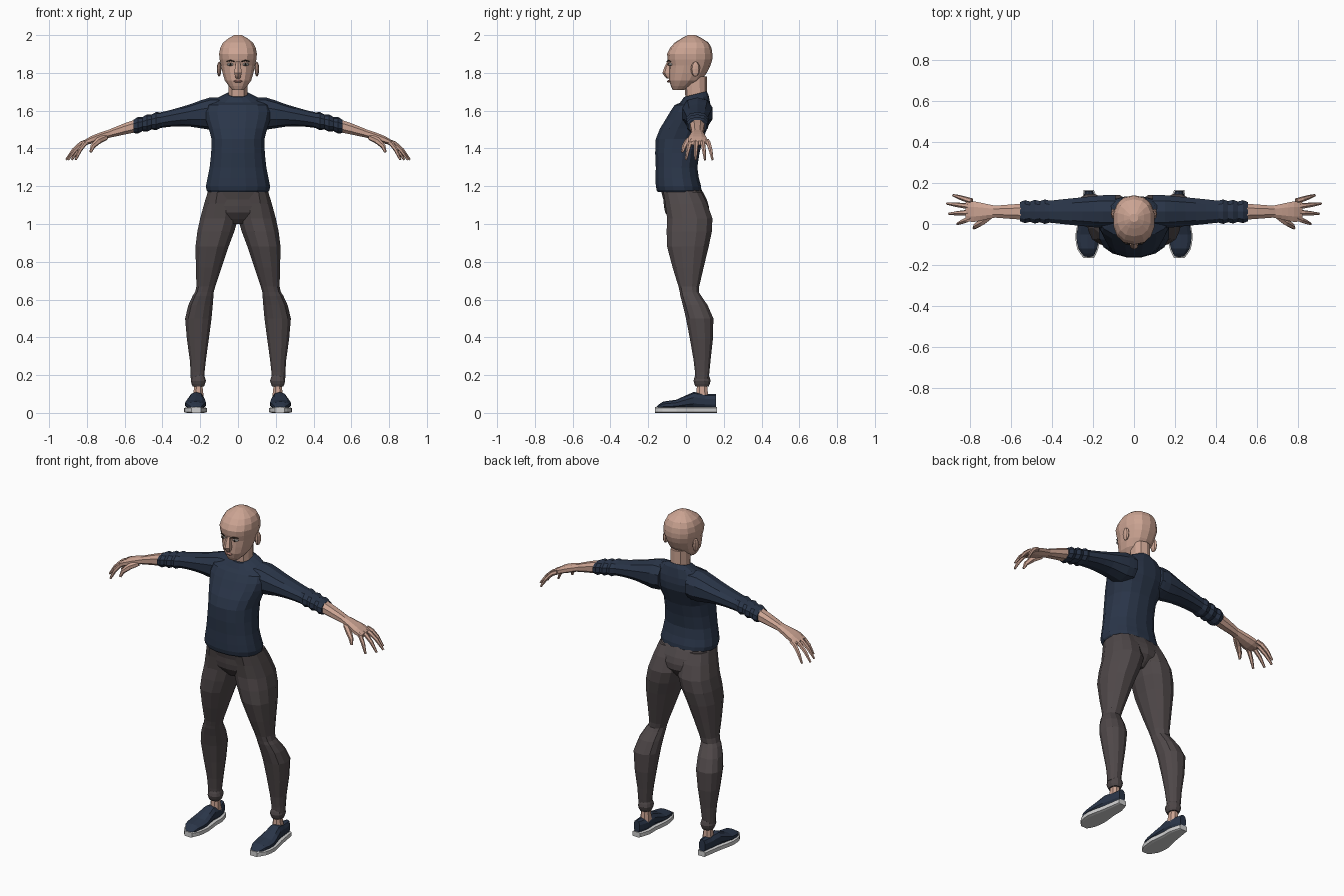
import bpy
import bmesh
from math import cos, sin, pi
from mathutils import Vector, Matrix

if "Cube" in bpy.data.objects:
    bpy.data.objects.remove(bpy.data.objects["Cube"])


def material(name, red, green, blue):
    mat = bpy.data.materials.new(name)
    mat.use_nodes = True
    mat.diffuse_color = (red, green, blue, 1)
    shader = mat.node_tree.nodes["Principled BSDF"]
    shader.inputs["Base Color"].default_value = (red, green, blue, 1)
    return mat


skin = material("skin", .6, .37, .29)
navy = material("navy cloth", .023, .036, .066)
grey = material("warm grey cloth", .08, .066, .068)
rubber = material("pale rubber", .62, .62, .62)
dark = material("dark brown", .03, .02, .015)
white = material("eye white", .7, .68, .66)
lip = material("lip", .42, .21, .17)


def add_object(name, bm, mat, mirror):
    """Turn a bmesh into a flat shaded object, mirrored across x if paired."""
    bmesh.ops.recalc_face_normals(bm, faces=bm.faces)
    mesh = bpy.data.meshes.new(name)
    bm.to_mesh(mesh)
    bm.free()
    mesh.materials.append(mat)
    obj = bpy.data.objects.new(name, mesh)
    bpy.context.collection.objects.link(obj)
    if mirror:
        modifier = obj.modifiers.new("mirror", "MIRROR")
        modifier.use_mirror_merge = False
    return obj


def bridge(name, rings, mat, mirror=True):
    """Join rings of points into a closed tube."""
    bm = bmesh.new()
    loops = [[bm.verts.new(point) for point in ring] for ring in rings]
    for low, high in zip(loops, loops[1:]):
        for i in range(len(low)):
            bm.faces.new((low[i - 1], low[i], high[i], high[i - 1]))
    bm.faces.new(loops[0])
    bm.faces.new(loops[-1])
    return add_object(name, bm, mat, mirror)


def refine(rows):
    """Insert a smoothly interpolated row between each pair of rows."""
    rows = [Vector(row) for row in rows]
    padded = [rows[0], *rows, rows[-1]]
    result = []
    for before, low, high, after in zip(padded, rows, rows[1:], padded[3:]):
        result += [low, ((low + high) * 9 - before - after) / 16]
    return result + [rows[-1]]


def loft(name, rows, mat, axis="z", sides=12, power=2.3, mirror=True):
    """Rounded sections; rows are (position on axis, min a, max a, min b, max b)."""
    angles = [2 * pi * (i + .5) / sides for i in range(sides)]

    def rounded(wave):
        values = [abs(wave(t)) ** (2 / power) * (1 if wave(t) > 0 else -1) for t in angles]
        return [value / max(values) for value in values]

    rings = []
    for t, a_min, a_max, b_min, b_max in rows:
        ring = []
        for u, v in zip(rounded(cos), rounded(sin)):
            a = (a_min + a_max + (a_max - a_min) * u) / 2
            b = (b_min + b_max + (b_max - b_min) * v) / 2
            ring.append({"x": (t, a, b), "y": (a, t, b), "z": (a, b, t)}[axis])
        rings.append(ring)
    return bridge(name, rings, mat, mirror)


def centred(name, rows, mat, sides=14):
    """Symmetric section; rows are (height, half width, front, back)."""
    full = [(z, -w, w, front, back) for z, w, front, back in refine(rows)]
    return loft(name, full, mat, sides=sides, mirror=False)


def arm_height(x):
    """Height of the drooping centre line of the arm."""
    return 1.59 - .24 * x * x


def arm_part(name, rows, mat, sides=10):
    """Piece of arm; rows are (x, half depth, half height)."""
    full = []
    for x, depth, height in rows:
        z = arm_height(x)
        full.append((x, .06 - depth, .06 + depth, z - height, z + height))
    return loft(name, full, mat, "x", sides)


def tube(name, path, radii, mat, sides=6):
    """Tapered tube along a path of points."""
    points = [Vector(p) for p in path]
    last = len(points) - 1
    rings = []
    for i, (point, radius) in enumerate(zip(points, radii)):
        along = points[min(i + 1, last)] - points[max(i - 1, 0)]
        u = along.cross(Vector((0, 1, .3))).normalized()
        v = along.normalized().cross(u)
        turns = [2 * pi * k / sides for k in range(sides)]
        rings.append([point + radius * (u * cos(t) + v * sin(t)) for t in turns])
    return bridge(name, rings, mat)


def blob(name, location, scale, mat, mirror=True):
    """Low-poly ellipsoid."""
    bm = bmesh.new()
    matrix = Matrix.LocRotScale(Vector(location), None, Vector(scale))
    bmesh.ops.create_uvsphere(bm, u_segments=8, v_segments=6, radius=1, matrix=matrix)
    return add_object(name, bm, mat, mirror)


# Head, neck and face
centred("head", [
    (1.71, .03, -.07, -.01), (1.76, .07, -.09, .08), (1.84, .09, -.09, .13),
    (1.9, .1, -.1, .14), (1.96, .08, -.06, .12), (2, .02, .01, .05)], skin)
centred("neck", [(1.62, .05, 0, .11), (1.78, .05, -.01, .11)], skin, sides=10)
centred("nose", [(1.77, .01, -.1, -.07), (1.8, .02, -.125, -.07),
                 (1.86, .01, -.1, -.07)], skin, sides=6)
blob("mouth", (0, -.09, 1.755), (.024, .01, .007), lip, mirror=False)
blob("ear", (.1, .05, 1.82), (.012, .025, .04), skin)
blob("eye", (.04, -.08, 1.845), (.018, .015, .008), white)
blob("iris", (.04, -.09, 1.845), (.007, .009, .007), dark)
tube("eyebrow", [(.02, -.1, 1.86), (.04, -.095, 1.866), (.06, -.08, 1.86)],
     [.003, .004, .002], dark)

# Jumper body, with the collar tilted down toward the front
body = centred("jumper_body", [
    (1.17, .16, -.15, .08), (1.2, .17, -.16, .08), (1.3, .15, -.16, .06),
    (1.45, .14, -.16, .09), (1.55, .17, -.11, .13), (1.63, .17, -.06, .13),
    (1.69, .06, -.01, .11)], navy, sides=16)
for vertex in body.data.vertices:
    if vertex.co.z > 1.63:
        vertex.co.z += (vertex.co.y - .06) / 4

# Sleeves with rolled cuffs made of alternating folds
arm_part("sleeve", refine([
    (.09, .08, .08), (.15, .08, .085), (.25, .07, .06), (.35, .06, .045),
    (.44, .05, .04)]), navy)
folds = []
for i in range(7):
    bulge = .008 * (i % 2) - .001 * i
    folds.append((.41 + .024 * i, .053 + bulge, .041 + bulge))
arm_part("cuff", folds, navy)

# Forearms and hands
arm_part("forearm", refine([(.52, .04, .035), (.6, .035, .03), (.7, .027, .02)]), skin, sides=8)
arm_part("palm", refine([(.67, .028, .02), (.72, .038, .022), (.78, .05, .02),
                         (.82, .045, .01)]), skin, sides=8)
finger_tips = {"index": (.86, 0), "middle": (.9, .05), "ring": (.91, .1), "little": (.88, .14)}
for i, (finger, (reach, tip)) in enumerate(finger_tips.items()):
    knuckle = Vector((.79, .03 + .027 * i, arm_height(.79)))
    end = Vector((reach, tip, 1.34))
    path = []
    for step in range(4):
        t = step / 3
        point = knuckle.lerp(end, t)
        point.z += .08 * t * (1 - t)
        path.append(point)
    tube(finger + "_finger", path, [.014, .013, .011, .006], skin)
tube("thumb", [(.7, .04, 1.46), (.74, .01, 1.44), (.77, -.01, 1.41), (.78, -.02, 1.38)],
     [.017, .018, .013, .007], skin)

# Trousers with ribbed hems
centred("trouser_seat", [(1, .05, -.06, .07), (1.06, .17, -.11, .12),
                         (1.13, .17, -.12, .11), (1.2, .15, -.14, .07)], grey)
loft("trouser_leg", refine([
    (1.17, .01, .16, -.12, .08), (1.03, 0, .2, -.1, .14), (.88, .05, .225, -.1, .12),
    (.67, .12, .22, -.04, .07), (.62, .13, .24, -.03, .08), (.5, .14, .28, 0, .145),
    (.28, .17, .255, .04, .13), (.18, .18, .25, .05, .12)]), grey)
loft("trouser_hem", refine([(.2, .18, .24, .05, .12), (.17, .17, .25, .04, .13),
                            (.14, .18, .24, .05, .12)]), grey)
loft("ankle", [(.07, .18, .24, .05, .12), (.16, .19, .23, .06, .11)], skin, sides=8)

# Shoes: upper and sole share one outline of (y, inner side, outer side, top)
outline = refine([
    (-.16, .2, .24, .03), (-.12, .18, .27, .06), (-.05, .17, .28, .07),
    (.04, .18, .26, .11), (.1, .18, .25, .1), (.16, .2, .24, .1)])
loft("shoe_upper", [(y, inner, outer, .02, top) for y, inner, outer, top in outline],
     navy, "y", sides=10)
rim = .005
loft("shoe_sole", [(y * 1.03, inner - rim, outer + rim, 0, .03) for y, inner, outer, top in outline],
     rubber, "y", sides=8, power=6)
